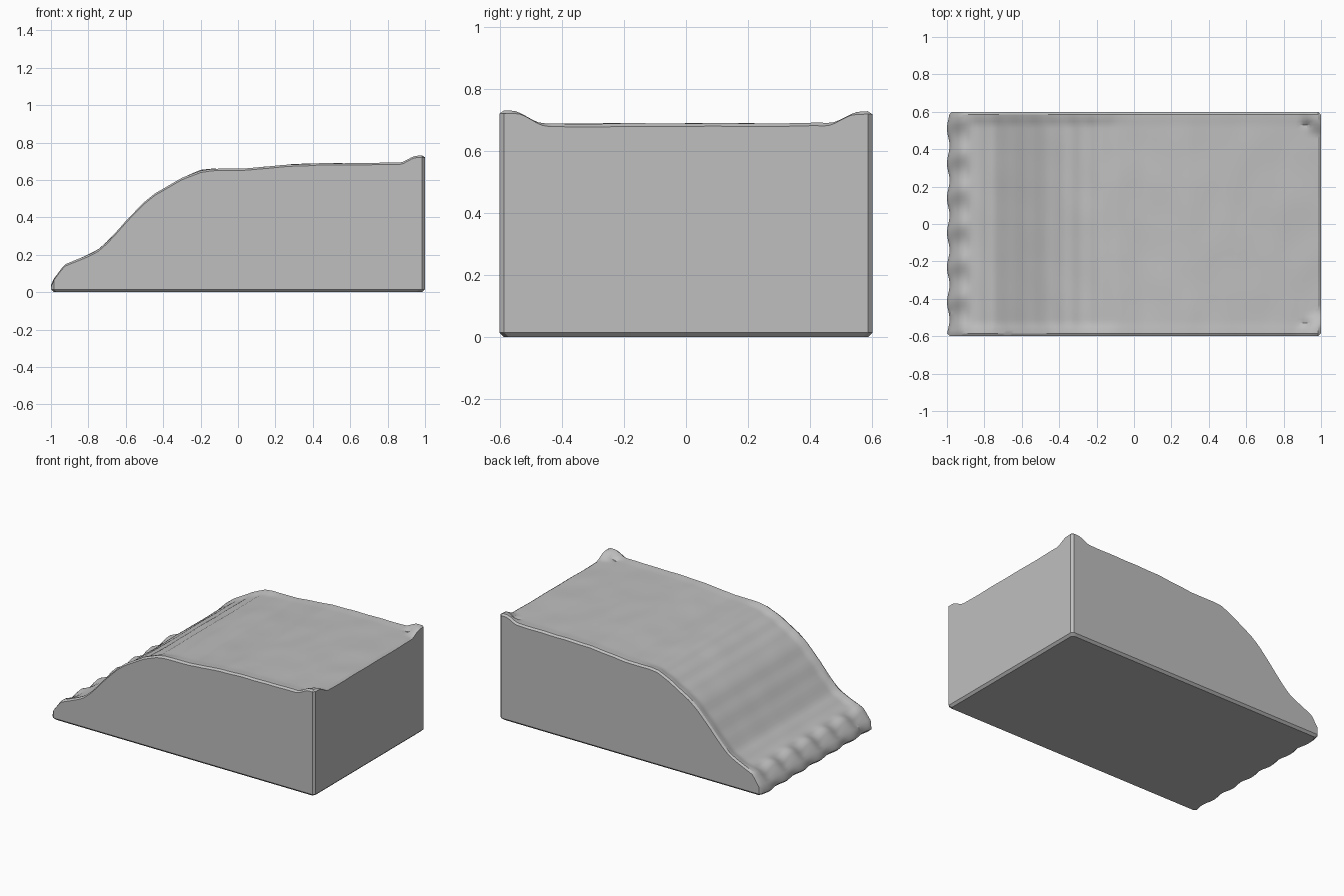
import bpy
import bmesh
import math
from mathutils import Vector, noise

if "Cube" in bpy.data.objects:
    bpy.data.objects.remove(bpy.data.objects["Cube"], do_unlink=True)

LENGTH, WIDTH = 1.0, 0.6      # half sizes
CHAMFER = 0.015

# Side profile of the sloped top, from the low nose to the high end
PROFILE = [(-1, .04), (-.985, .075), (-.93, .145), (-.87, .17), (-.8, .2),
           (-.75, .225), (-.7, .27), (-.6, .38), (-.5, .48), (-.44, .53),
           (-.38, .565), (-.3, .61), (-.2, .652), (-.14, .66), (.05, .66),
           (.15, .67), (.3, .684), (.5, .69), (1, .693)]


def profile_height(x):
    for (x0, z0), (x1, z1) in zip(PROFILE, PROFILE[1:]):
        if x <= x1:
            return z0 + (z1 - z0) * (x - x0) / (x1 - x0)
    return PROFILE[-1][1]


def fade(value, start, end):
    t = min(1, max(0, (value - start) / (end - start)))
    return t * t * (3 - 2 * t)


def stations(half, count):
    inner = half - CHAMFER
    middle = [-inner + 2 * inner * i / count for i in range(count + 1)]
    return [-half] + middle + [half]


def top_height(x, y):
    z = profile_height(x)
    inside = fade(WIDTH - abs(y), 0.015, 0.08)
    on_slope = fade(x, -0.95, -0.8) * (1 - fade(x, -0.25, 0.0))
    # Sunken sheet between the two side lips, with faint cross ripples
    z -= inside * (0.004 + 0.012 * on_slope)
    z += inside * on_slope * 0.003 * math.sin(x * 62)
    z += 0.004 * noise.noise(Vector((x * 7, y * 5, 0.3)))
    # Wavy ridge along the low nose
    ridge = fade(x, -1, -0.96) * (1 - fade(x, -0.92, -0.86))
    z += ridge * inside * 0.012 * (math.cos(y * 33) - 0.6)
    # Raised high corners, each with a small dimple
    corner = math.hypot(LENGTH - x, WIDTH - abs(y))
    z += 0.036 * (1 - fade(corner, 0.045, 0.14))
    dimple = abs(x - 0.92) + abs(abs(y) - 0.53)
    z -= 0.018 * max(0, 1 - dimple / 0.035)
    # Rounded outer edge
    if abs(y) >= WIDTH - 0.001 or x >= LENGTH - 0.001:
        z -= 0.01
    return z


# Draped top
bm = bmesh.new()
rows = []
for x in stations(LENGTH, 98):
    narrow = 1 - CHAMFER / WIDTH if abs(x) > LENGTH - 0.001 else 1
    row = []
    for y in stations(WIDTH, 64):
        wave = 0.007 * (1 - fade(x, -1, -0.9)) * (1 + math.sin(y * 33))
        row.append(bm.verts.new((x + wave, y * narrow, top_height(x, y))))
    rows.append(row)
for a, b in zip(rows, rows[1:]):
    for i in range(len(a) - 1):
        bm.faces.new((a[i], b[i], b[i + 1], a[i + 1]))


def extrude_rim(edges):
    result = bmesh.ops.extrude_edge_only(bm, edges=edges)["geom"]
    verts = [g for g in result if isinstance(g, bmesh.types.BMVert)]
    new_edges = [g for g in result if isinstance(g, bmesh.types.BMEdge)
                 and g.is_boundary]
    return verts, new_edges


# Straight walls, chamfered foot and flat underside
verts, rim = extrude_rim([e for e in bm.edges if e.is_boundary])
for v in verts:
    v.co.z = CHAMFER
verts, rim = extrude_rim(rim)
for v in verts:
    v.co = (v.co.x * (1 - CHAMFER), v.co.y * (1 - CHAMFER / WIDTH), 0)
bmesh.ops.contextual_create(bm, geom=rim)
bmesh.ops.recalc_face_normals(bm, faces=bm.faces)

mesh = bpy.data.meshes.new("sloped_block")
bm.to_mesh(mesh)
bm.free()
block = bpy.data.objects.new("sloped_block", mesh)
bpy.context.collection.objects.link(block)

# Plain grey
grey = bpy.data.materials.new("plain_grey")
grey.use_nodes = True
colour = (0.52, 0.52, 0.52, 1)
grey.diffuse_color = colour
grey.node_tree.nodes["Principled BSDF"].inputs["Base Color"].default_value = colour
mesh.materials.append(grey)

bpy.ops.object.select_all(action="DESELECT")
block.select_set(True)
bpy.context.view_layer.objects.active = block
bpy.ops.object.shade_smooth_by_angle(angle=math.radians(30))
